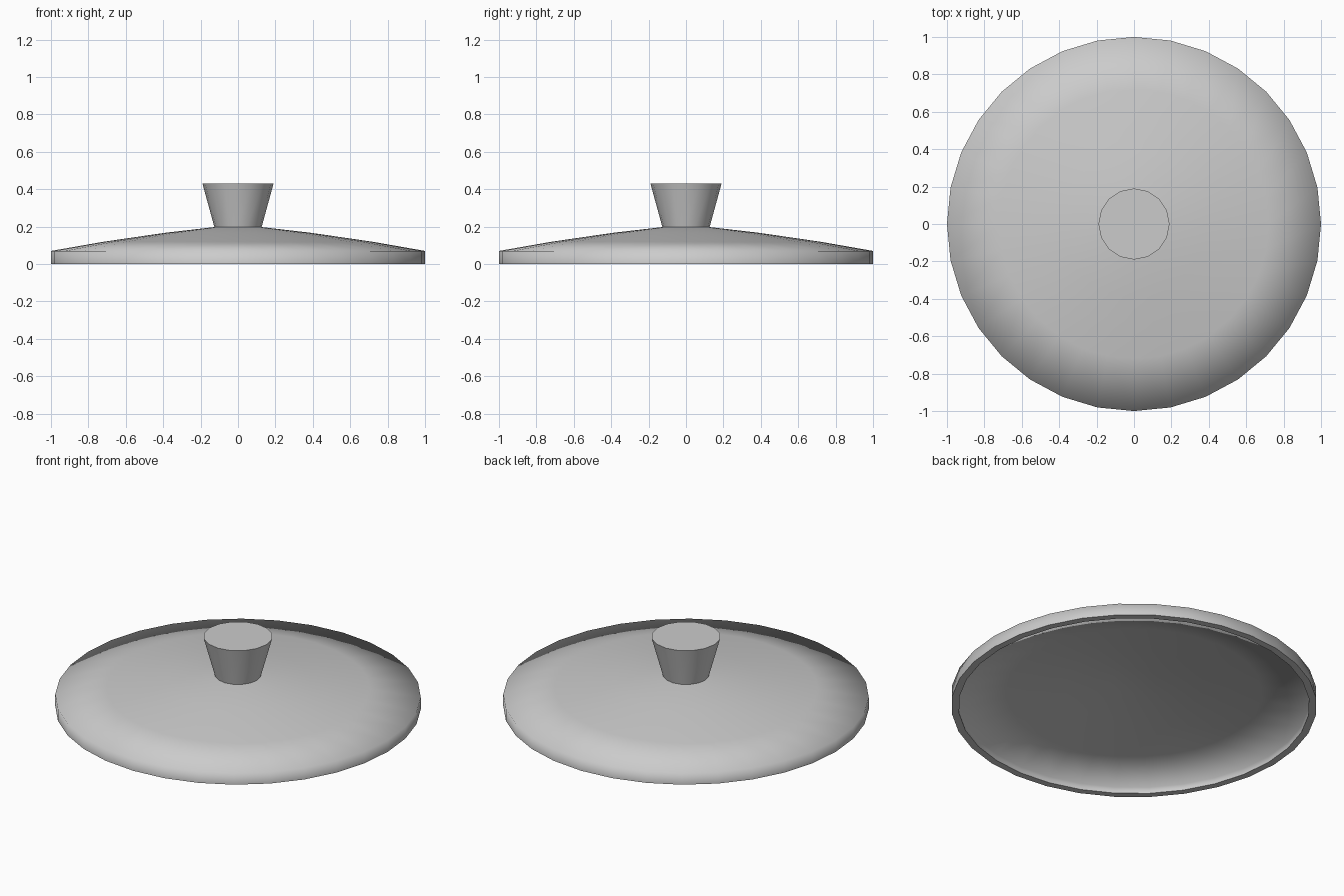
import bpy, bmesh, math

cube = bpy.data.objects.get("Cube")
if cube:
    bpy.data.objects.remove(cube, do_unlink=True)

grey = bpy.data.materials.new("light_grey")
grey.use_nodes = True
colour = (0.6, 0.6, 0.6, 1)
grey.diffuse_color = colour
grey.node_tree.nodes["Principled BSDF"].inputs["Base Color"].default_value = colour


def lathe(name, profile, sides, sharp_angle):
    """Spin a (radius, height) profile around z; radius 0 is a pole."""
    bm = bmesh.new()
    verts = [bm.verts.new((r, 0, z)) for r, z in profile]
    edges = [bm.edges.new(pair) for pair in zip(verts, verts[1:])]
    bmesh.ops.spin(bm, geom=verts + edges, cent=(0, 0, 0), axis=(0, 0, 1),
                   angle=math.tau, steps=sides, use_merge=True)
    bmesh.ops.remove_doubles(bm, verts=bm.verts, dist=0.0005)
    bmesh.ops.recalc_face_normals(bm, faces=bm.faces)
    mesh = bpy.data.meshes.new(name)
    bm.to_mesh(mesh)
    bm.free()
    mesh.materials.append(grey)
    obj = bpy.data.objects.new(name, mesh)
    bpy.context.collection.objects.link(obj)
    bpy.ops.object.select_all(action="DESELECT")
    obj.select_set(True)
    bpy.context.view_layer.objects.active = obj
    bpy.ops.object.shade_smooth_by_angle(angle=math.radians(sharp_angle))
    return obj


# Shallow dome with an upright rim and a hollow underside
outer = [(0, 0.2), (0.13, 0.197), (0.39, 0.167), (0.72, 0.119), (1, 0.07), (1, 0)]
inner = [(0.96, 0), (0.96, 0.038), (0.7, 0.083), (0.38, 0.13), (0.13, 0.16), (0, 0.163)]
lid = lathe("lid", outer + inner, 32, 85)

# Flared grip, sunk slightly into the dome
knob = lathe("knob", [(0, 0.18), (0.122, 0.18), (0.127, 0.2), (0.19, 0.43), (0, 0.43)], 16, 50)
